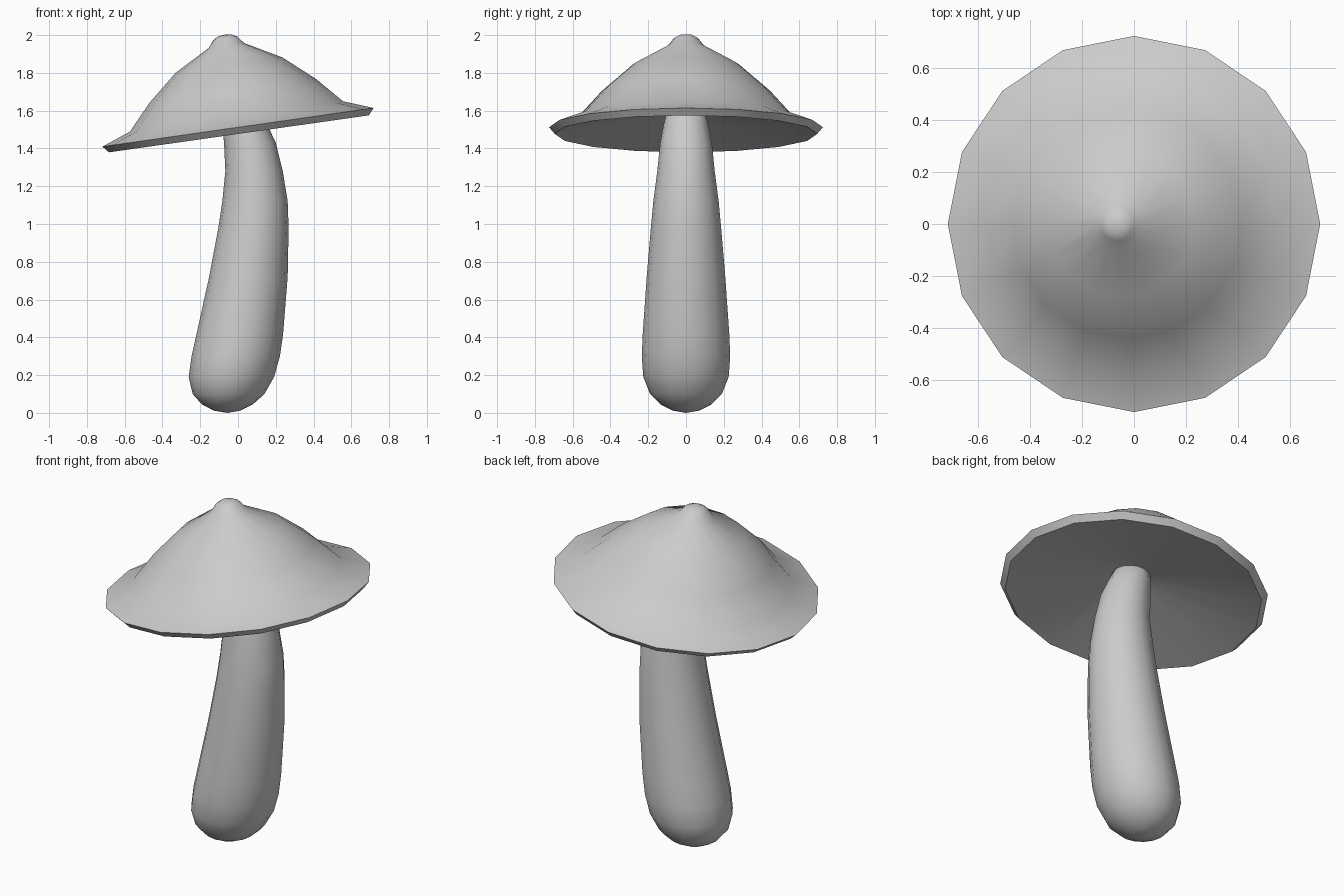
import bpy, bmesh
from math import cos, sin, pi, radians
from mathutils import Matrix

if "Cube" in bpy.data.objects:
    bpy.data.objects.remove(bpy.data.objects["Cube"])

SIDES = 16


def lathe(name, rings, start, end, sharp_angle):
    """Skin round rings (centre x, z, radius) and close both ends to a point (x, z)."""
    bm = bmesh.new()
    loops = []
    for x, z, r in rings:
        loops.append([bm.verts.new((x + r * cos(2 * pi * i / SIDES),
                                    r * sin(2 * pi * i / SIDES), z))
                      for i in range(SIDES)])
    first = bm.verts.new((start[0], 0, start[1]))
    last = bm.verts.new((end[0], 0, end[1]))
    for i in range(SIDES):
        j = (i + 1) % SIDES
        bm.faces.new((first, loops[0][i], loops[0][j]))
        for a, b in zip(loops, loops[1:]):
            bm.faces.new((a[i], b[i], b[j], a[j]))
        bm.faces.new((last, loops[-1][j], loops[-1][i]))
    bmesh.ops.recalc_face_normals(bm, faces=bm.faces)
    mesh = bpy.data.meshes.new(name)
    bm.to_mesh(mesh)
    bm.free()
    obj = bpy.data.objects.new(name, mesh)
    bpy.context.collection.objects.link(obj)
    bpy.ops.object.select_all(action='DESELECT')
    obj.select_set(True)
    bpy.context.view_layer.objects.active = obj
    bpy.ops.object.shade_smooth_by_angle(angle=radians(sharp_angle))
    return obj


# Bent stem with a rounded, bulbous foot
stem_rings = [
    (-0.058, 0.012, 0.07), (-0.056, 0.045, 0.135), (-0.05, 0.10, 0.19),
    (-0.035, 0.19, 0.226), (-0.012, 0.30, 0.234), (0.01, 0.42, 0.229),
    (0.055, 0.72, 0.208), (0.082, 0.98, 0.186), (0.09, 1.12, 0.173),
    (0.085, 1.28, 0.152), (0.063, 1.43, 0.137), (0.035, 1.53, 0.118),
    (0.01, 1.64, 0.09)]
lathe("stem", stem_rings, (-0.055, 0.0), (0.0, 1.66), 60)

# Tilted cap: nub, dome, flared brim, bevelled rim and hollow underside
cap_profile = [
    (0.035, 0.492), (0.065, 0.475), (0.095, 0.437), (0.285, 0.333),
    (0.445, 0.195), (0.57, 0.058), (0.725, 0.0), (0.695, -0.035),
    (0.13, 0.07)]
cap = lathe("cap", [(0, h, r) for r, h in cap_profile], (0, 0.495), (0, 0.09), 50)
cap.data.transform(Matrix.Translation((0, 0, 1.512)) @ Matrix.Rotation(radians(-8.1), 4, 'Y'))
